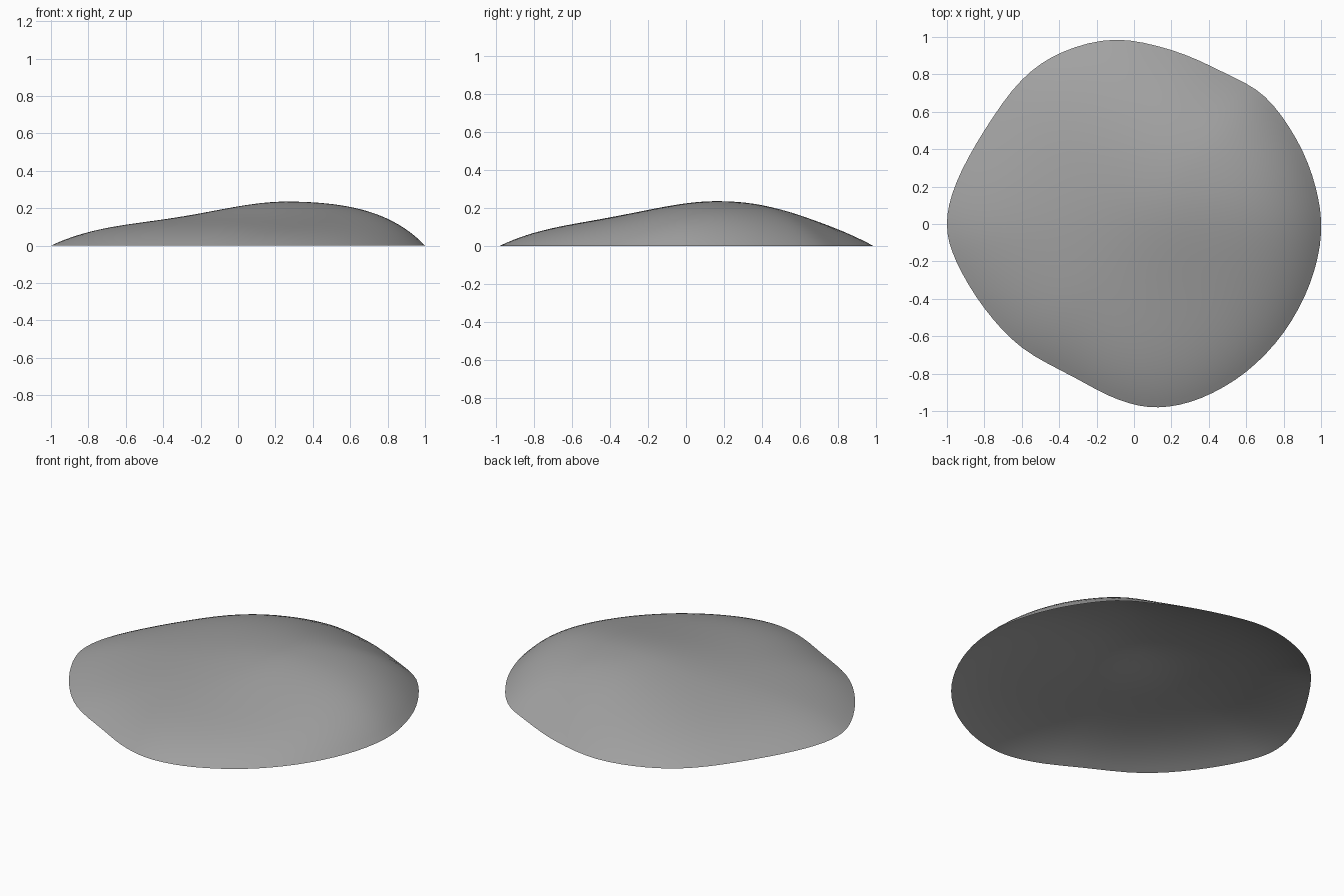
import bpy, bmesh, math
from mathutils import Vector

if "Cube" in bpy.data.objects:
    bpy.data.objects.remove(bpy.data.objects["Cube"], do_unlink=True)

RINGS, STEPS = 28, 4

# Ground outline of the mound, counter-clockwise
OUTLINE = [Vector(p) for p in (
    (1, -.05), (.97, .2), (.87, .45), (.7, .68), (.48, .81), (.2, .93),
    (-.1, .985), (-.38, .92), (-.6, .77), (-.8, .5), (-.95, .22), (-1, 0),
    (-.95, -.2), (-.8, -.45), (-.6, -.66), (-.32, -.82), (-.08, -.94),
    (.13, -.98), (.36, -.93), (.6, -.79), (.8, -.58), (.94, -.32))]


def smooth_loop(points, steps):
    """Closed Catmull-Rom curve through the points."""
    n, loop = len(points), []
    for i in range(n):
        a, b, c, d = (points[(i + k) % n] for k in (-1, 0, 1, 2))
        for s in range(steps):
            t = s / steps
            loop.append(0.5 * (2 * b + (c - a) * t + (2 * a - 5 * b + 4 * c - d) * t ** 2
                               + (3 * b - a - 3 * c + d) * t ** 3))
    return loop


def height(p, t):
    """Low shelf with a broad hump behind and to the right of the middle."""
    dx, dy = p.x - 0.27, p.y - 0.17
    sx = 0.6 if dx > 0 else 0.37
    sy = 0.5 if dy > 0 else 0.36
    hump = 0.112 * math.exp(-0.5 * ((dx / sx) ** 2 + (dy / sy) ** 2))
    angle = math.atan2(p.y, p.x)
    power = 3.8 + 2.2 * max(0, math.cos(angle)) ** 2
    return (0.124 + hump) * (1 - t ** power)


# Open shell made of rings shrinking towards the middle
bm = bmesh.new()
rim = smooth_loop(OUTLINE, STEPS)
rings = []
for r in range(RINGS, 0, -1):
    t = r / RINGS
    rings.append([bm.verts.new((*(p * t), height(p * t, t))) for p in rim])
middle = bm.verts.new((0, 0, height(Vector((0, 0)), 0)))
count = len(rim)
for i in range(count):
    j = (i + 1) % count
    for outer, inner in zip(rings, rings[1:]):
        bm.faces.new((outer[i], outer[j], inner[j], inner[i]))
    bm.faces.new((rings[-1][i], rings[-1][j], middle))
for f in bm.faces:
    f.smooth = True

mesh = bpy.data.meshes.new("mound")
bm.to_mesh(mesh)
bm.free()
mound = bpy.data.objects.new("mound", mesh)
bpy.context.collection.objects.link(mound)

# Plain grey stone colour
grey = bpy.data.materials.new("grey")
grey.use_nodes = True
colour = (0.36, 0.36, 0.36, 1)
grey.diffuse_color = colour
grey.node_tree.nodes["Principled BSDF"].inputs["Base Color"].default_value = colour
mesh.materials.append(grey)
